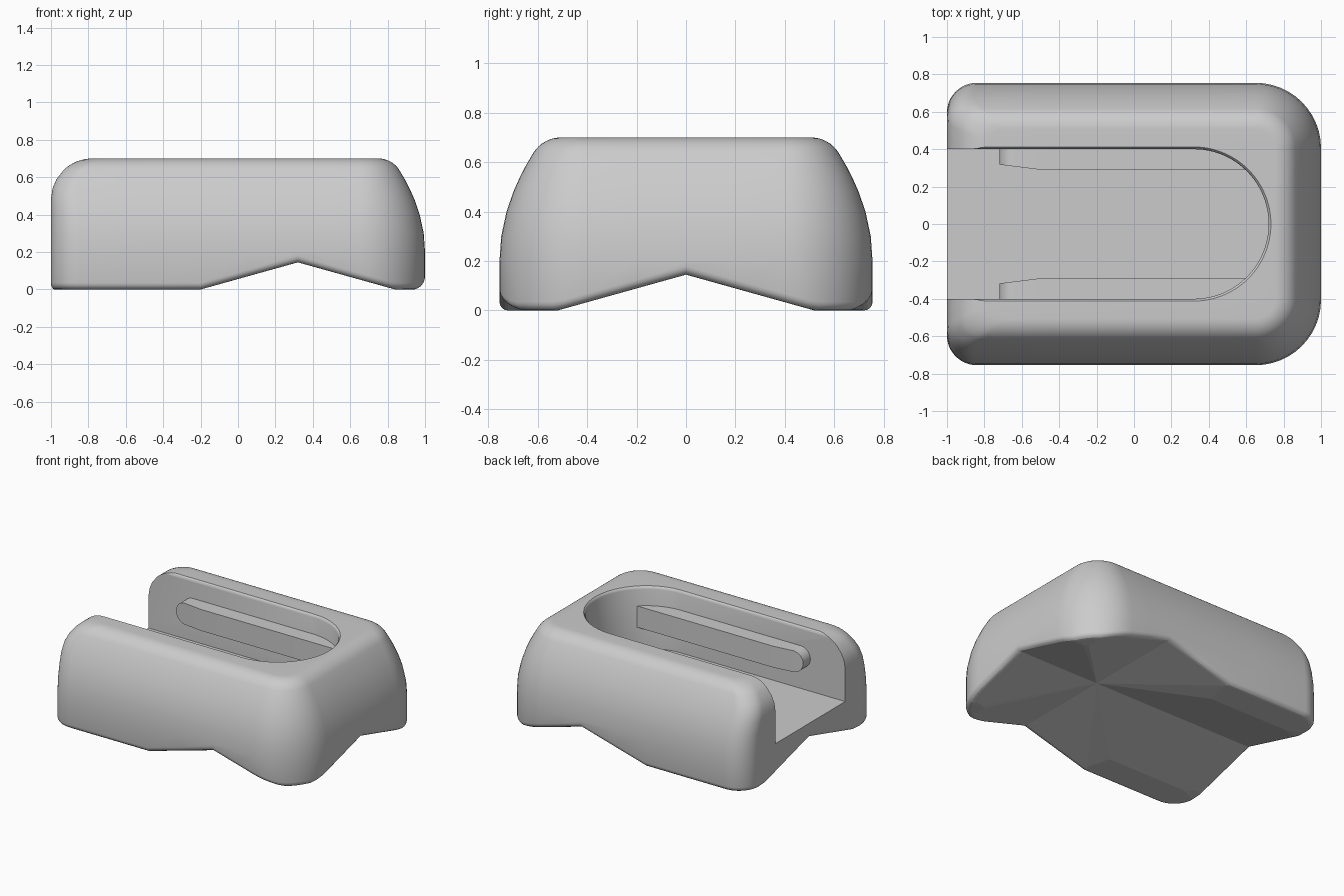
import bpy
import bmesh
from math import sin, cos, pi, radians

cube = bpy.data.objects.get("Cube")
if cube:
    bpy.data.objects.remove(cube)

grey = bpy.data.materials.new("matte_grey")
grey.use_nodes = True
colour = (0.6, 0.6, 0.6, 1)
grey.diffuse_color = colour
grey.node_tree.nodes["Principled BSDF"].inputs["Base Color"].default_value = colour

HALF_Y, TOP = 0.755, 0.70
APEX_X, APEX_Z, REACH = 0.32, 0.145, 0.52


def loft(name, rings, tip=None, crease=None):
    """Skin equal-length rings; close the first with a cap or a tip point."""
    bm = bmesh.new()
    rows = [[bm.verts.new(p) for p in ring] for ring in rings]
    n = len(rows[0])
    for a, b in zip(rows, rows[1:]):
        for i in range(n):
            j = (i + 1) % n
            bm.faces.new((a[i], a[j], b[j], b[i]))
    if tip:
        t = bm.verts.new(tip)
        for i in range(n):
            bm.faces.new((t, rows[0][(i + 1) % n], rows[0][i]))
    else:
        bm.faces.new(rows[0][::-1])
    bm.faces.new(rows[-1])
    if crease:
        bmesh.ops.connect_verts(bm, verts=[rows[-1][i] for i in crease])
    bmesh.ops.recalc_face_normals(bm, faces=bm.faces)
    mesh = bpy.data.meshes.new(name)
    bm.to_mesh(mesh)
    bm.free()
    ob = bpy.data.objects.new(name, mesh)
    bpy.context.collection.objects.link(ob)
    mesh.materials.append(grey)
    return ob


def smooth(ob, angle):
    bpy.ops.object.select_all(action='DESELECT')
    ob.select_set(True)
    bpy.context.view_layer.objects.active = ob
    bpy.ops.object.shade_smooth_by_angle(angle=radians(angle))


def groove(x, y):
    """Underside height: two crossing V grooves."""
    near = min(abs(x - APEX_X), abs(y))
    return max(0, APEX_Z * (1 - near / REACH))


def outline(side, end):
    """Rounded rectangle, inset by side on three sides and end at -x."""
    x0, x1, hy = -1 + end, 1 - side, HALF_Y - side
    r0, r1 = max(0.05, 0.16 - 0.3 * side), 0.35 - side
    scale = hy / HALF_Y
    steps = 12

    def arc(cx, cy, r, start):
        return [(cx + r * cos(start + pi / 2 * i / steps),
                 cy + r * sin(start + pi / 2 * i / steps)) for i in range(steps + 1)]
    xs = [-0.435, -0.2, 0.06, APEX_X, 0.5]
    pts = arc(x0 + r0, -hy + r0, r0, pi)
    pts += [(x, -hy) for x in xs]
    pts += arc(x1 - r1, -hy + r1, r1, -pi / 2)
    pts += [(x1, y) for y in (-0.2, 0, 0.2)]
    pts += arc(x1 - r1, hy - r1, r1, 0)
    pts += [(x, hy) for x in reversed(xs)]
    pts += arc(x0 + r0, hy - r0, r0, pi / 2)
    pts += [(x0, y * scale) for y in (0.52, 0.26, 0, -0.26, -0.52)]
    return pts


# Body: grooved underside, soft lower edge, bulging sides and rounded top
rings = []
fillet = 0.035
for i in range(5):
    a = pi / 2 * i / 4
    inset = fillet * (1 - sin(a))
    rings.append([(x, y, groove(x, y) + fillet * (1 - cos(a)))
                  for x, y in outline(inset, inset * 0.6)])

underside = []
for x, y, z in rings[0]:
    dx, dy = x - APEX_X, y
    near = min(abs(dx), abs(dy))
    f = min(0.97, REACH / max(near, 0.001))
    px, py = APEX_X + dx * f, dy * f
    underside.append((px, py, groove(px, py)))
rings.insert(0, underside)

profile = [((z - 0.2) ** 2 / 1.4, z) for z in (0.2, 0.3, 0.4, 0.48, 0.54, 0.59)]
for i in range(9):
    a = radians(32.4 + 57.6 * i / 8)
    profile.append((0.248 - 0.13 * cos(a), 0.57 + 0.13 * sin(a)))
for side, z in profile:
    rise = min(0.22, max(0, z - 0.48))
    end = 0.22 - (0.22 ** 2 - rise ** 2) ** 0.5
    rings.append([(x, y, z) for x, y in outline(side, end)])
body = loft("dock_body", rings, tip=(APEX_X, 0, APEX_Z))

# Slot: open at -x, round at the other end, with a softened rim
slot_rings = []
for grow, z in ((0, 0.25), (0, 0.68), (0.004, 0.692), (0.012, TOP), (0.012, 0.9)):
    r = 0.4 + grow
    ring = [(APEX_X + r * sin(pi * i / 48), -r * cos(pi * i / 48), z) for i in range(49)]
    slot_rings.append(ring + [(-1.2, r, z), (-1.2, -r, z)])
cutter = loft("slot_cutter", slot_rings)
cutter.hide_render = True

cut = body.modifiers.new("slot", 'BOOLEAN')
cut.operation = 'DIFFERENCE'
cut.solver = 'EXACT'
cut.object = cutter
smooth(body, 30)
bpy.ops.object.modifier_apply(modifier="slot")
bpy.data.objects.remove(cutter)
smooth(body, 30)
for face in body.data.polygons:
    if face.normal.z < -0.93:
        face.use_smooth = False

# Guide rails: one on each slot wall, rounded and tapered at the open end
RAIL_Z, RAIL_R = 0.4825, 0.0775
shape = [(0.62, RAIL_Z + RAIL_R), (-0.5, RAIL_Z + RAIL_R)]
shape += [(-0.6425 - RAIL_R * sin(pi * i / 16), RAIL_Z + RAIL_R * cos(pi * i / 16))
          for i in range(17)]
shape += [(-0.5, RAIL_Z - RAIL_R), (0.62, RAIL_Z - RAIL_R)]
for name, s in (("left_rail", 1), ("right_rail", -1)):
    outer = [(x, s * 0.45, z) for x, z in shape]
    inner = [(x, s * (0.29 + 0.125 * max(0, -0.5 - x)), z) for x, z in shape]
    rail = loft(name, [outer, inner], crease=(1, len(shape) - 2))
    smooth(rail, 30)
